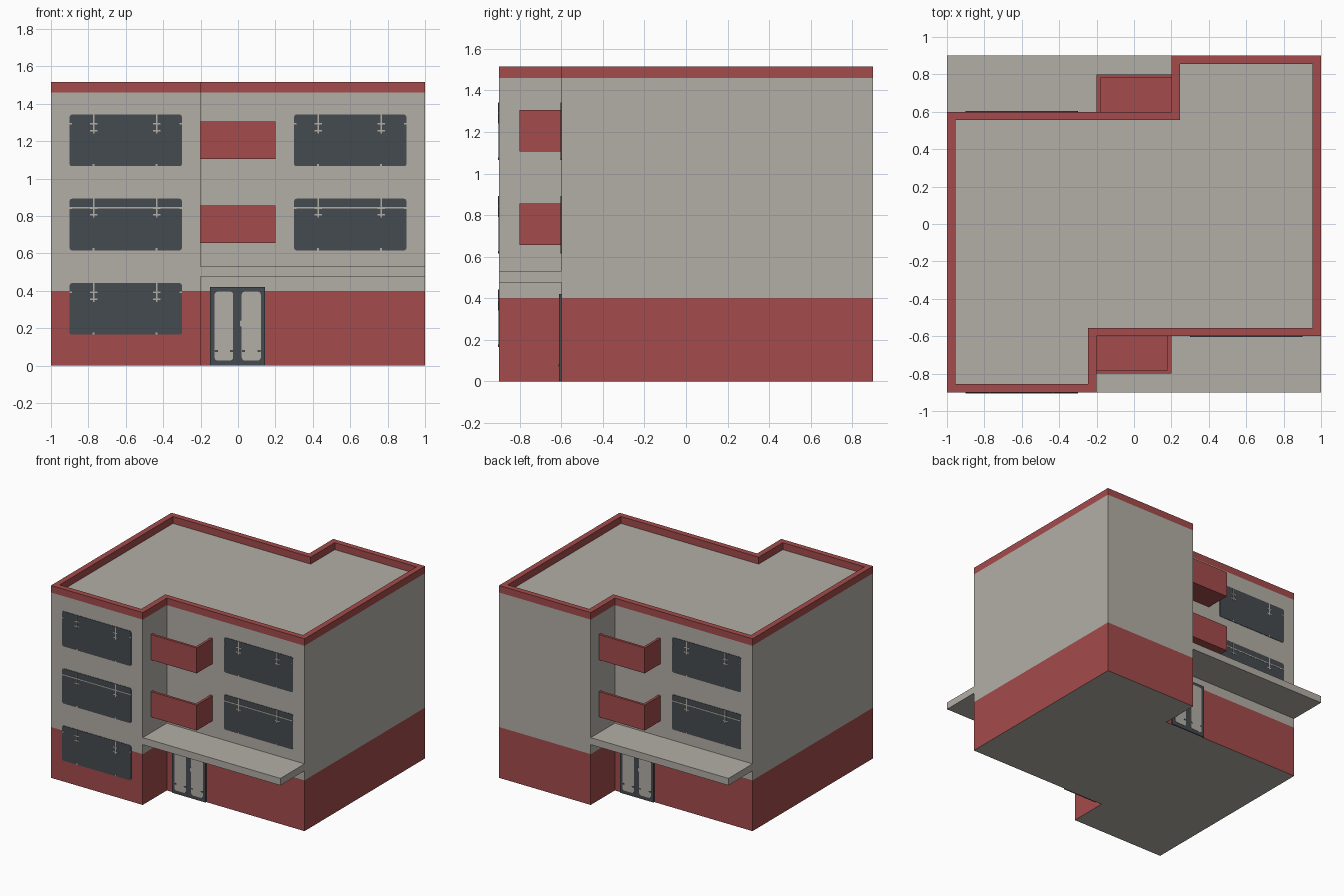
import bpy, bmesh, math

if "Cube" in bpy.data.objects:
    bpy.data.objects.remove(bpy.data.objects["Cube"])


def material(name, rgb):
    m = bpy.data.materials.new(name)
    m.diffuse_color = (*rgb, 1)
    m.use_nodes = True
    m.node_tree.nodes["Principled BSDF"].inputs["Base Color"].default_value = m.diffuse_color
    return m


RED = material("brick red", (0.37, 0.07, 0.07))
WALL = material("warm grey", (0.45, 0.43, 0.385))
DARK = material("dark slate", (0.06, 0.07, 0.08))


def finish(name, bm, mats):
    bmesh.ops.recalc_face_normals(bm, faces=bm.faces)
    me = bpy.data.meshes.new(name)
    bm.to_mesh(me)
    bm.free()
    for m in mats:
        me.materials.append(m)
    ob = bpy.data.objects.new(name, me)
    bpy.context.collection.objects.link(ob)
    return ob


def box(name, x, y, z, mat):
    bm = bmesh.new()
    bmesh.ops.create_cube(bm, size=1)
    for v in bm.verts:
        v.co = [(r[0] + r[1]) / 2 + c * (r[1] - r[0]) for c, r in zip(v.co, (x, y, z))]
    return finish(name, bm, [mat])


def plate(name, x, z, y, mat, radius=0.012, depth=0.006):
    """Upright plate with rounded corners, front at y."""
    bm = bmesh.new()
    verts = []
    corners = [(x[1], z[1], -1, -1), (x[0], z[1], 1, -1), (x[0], z[0], 1, 1), (x[1], z[0], -1, 1)]
    for i, (cx, cz, sx, sz) in enumerate(corners):
        for k in range(4):
            a = math.pi / 2 * (i + k / 3)
            verts.append(bm.verts.new((cx + radius * (sx + math.cos(a)), y,
                                       cz + radius * (sz + math.sin(a)))))
    face = bm.faces.new(verts)
    ext = bmesh.ops.extrude_face_region(bm, geom=[face], use_keep_orig=True)
    for g in ext["geom"]:
        if isinstance(g, bmesh.types.BMVert):
            g.co.y += depth
    return finish(name, bm, [mat])


def turn_copy(ob):
    """Same part on the back, half a turn about the vertical axis."""
    c = bpy.data.objects.new("back_" + ob.name, ob.data)
    c.rotation_euler.z = math.pi
    bpy.context.collection.objects.link(c)


# Building body: Z-shaped plan lofted up, over the parapet and down to the roof
def plan(e):
    half = [(-1 + e, -0.9 + e), (-0.2 - e, -0.9 + e), (-0.2 - e, -0.6 + e), (1 - e, -0.6 + e)]
    return half + [(-px, -py) for px, py in half]


bm = bmesh.new()
rings = [[bm.verts.new((px, py, z)) for px, py in plan(e)]
         for e, z in ((0, 0), (0, 0.4), (0, 1.46), (0, 1.515), (0.045, 1.515), (0.045, 1.46))]
for i, slot in enumerate((0, 1, 0, 0, 0)):
    lo, hi = rings[i], rings[i + 1]
    for k in range(8):
        j = (k + 1) % 8
        bm.faces.new((lo[k], lo[j], hi[j], hi[k])).material_index = slot
for ring in (rings[0], rings[-1]):
    bm.faces.new(ring).material_index = 1
finish("building_body", bm, [RED, WALL])

both = []  # parts found on the front and the back

# Entrance canopy
both.append(box("canopy", (-0.2, 1), (-0.9, -0.6), (0.475, 0.53), WALL))

# Balconies: floor, front wall and side wall
for n, z in enumerate((0.655, 1.105), 1):
    both.append(box(f"balcony_{n}_floor", (-0.2, 0.18), (-0.78, -0.6), (z, z + 0.02), RED))
    both.append(box(f"balcony_{n}_front", (-0.2, 0.2), (-0.8, -0.78), (z, z + 0.2), RED))
    both.append(box(f"balcony_{n}_side", (0.18, 0.2), (-0.78, -0.6), (z, z + 0.2), RED))

# Double entrance door
both.append(plate("door_frame", (-0.15, 0.145), (0, 0.42), -0.61, DARK, 0.001, 0.012))
for side, x0, x1 in (("left", -0.125, -0.026), ("right", 0.02, 0.122)):
    both.append(plate(f"door_{side}_panel", (x0, x1), (0.027, 0.396), -0.612, WALL, 0.016, 0.004))
    for n, x in enumerate((x0, x1 - 0.018)):
        both.append(plate(f"door_{side}_rail_{n}", (x, x + 0.018), (0.072, 0.084), -0.613, DARK, 0.005, 0.002))
both.append(plate("door_handle", (0.012, 0.022), (0.21, 0.24), -0.612, WALL, 0.003, 0.004))


# Windows: dark glass with pale glazing bars near the top
def window(name, x, z, wall_y, transom):
    parts = [plate(name + "_glass", (x, x + 0.6), (z, z + 0.276), wall_y - 0.003, DARK)]

    def bar(label, x0, x1, z0, z1):
        parts.append(box(f"{name}_{label}", (x0, x1), (wall_y - 0.005, wall_y - 0.001), (z0, z1), WALL))

    for n, mx in enumerate((x + 0.128, x + 0.465)):
        bar(f"mullion_{n}", mx - 0.004, mx + 0.004, z + 0.175, z + 0.276)
        bar(f"foot_{n}", mx - 0.005, mx + 0.005, z, z + 0.012)
        for k, tz in enumerate((0.19, 0.226)):
            bar(f"tick_{n}_{k}", mx - 0.02, mx + 0.02, z + tz - 0.004, z + tz + 0.004)
    for n, ex in enumerate((x, x + 0.588)):
        bar(f"edge_{n}", ex, ex + 0.012, z + 0.222, z + 0.23)
    if transom:
        bar("transom", x, x + 0.6, z + 0.223, z + 0.231)
    return parts


for n, z in enumerate((0.165, 0.616, 1.066)):
    window(f"wing_window_{n}", -0.9, z, -0.9, n == 1)   # wing windows, front only
    if n:
        both += window(f"main_window_{n}", 0.3, z, -0.6, n == 1)

for ob in both:
    turn_copy(ob)
